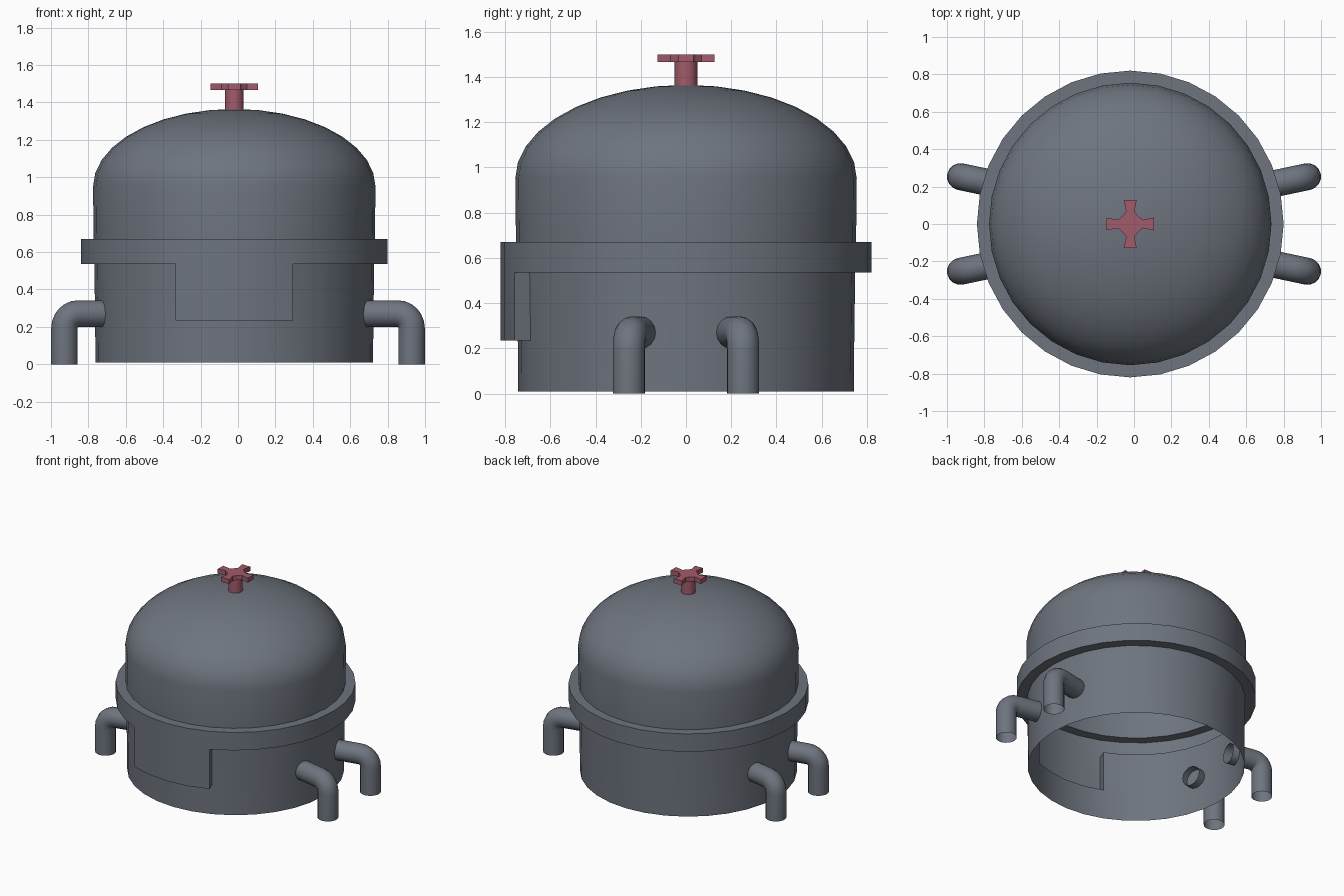
import bpy, bmesh, math
from mathutils import Vector

if "Cube" in bpy.data.objects:
    bpy.data.objects.remove(bpy.data.objects["Cube"])

CX = -0.02      # tank axis
SEG = 32


def material(name, col):
    m = bpy.data.materials.new(name)
    m.diffuse_color = (*col, 1)
    m.use_nodes = True
    m.node_tree.nodes["Principled BSDF"].inputs["Base Color"].default_value = m.diffuse_color
    return m


grey = material("steel_grey", (0.155, 0.175, 0.21))
red = material("valve_red", (0.36, 0.105, 0.145))


def finish(bm, name, mat, smooth=True):
    bmesh.ops.recalc_face_normals(bm, faces=bm.faces)
    me = bpy.data.meshes.new(name)
    bm.to_mesh(me)
    bm.free()
    ob = bpy.data.objects.new(name, me)
    bpy.context.collection.objects.link(ob)
    me.materials.append(mat)
    if smooth:
        bpy.ops.object.select_all(action='DESELECT')
        ob.select_set(True)
        bpy.context.view_layer.objects.active = ob
        bpy.ops.object.shade_smooth_by_angle(angle=math.radians(35))
    return ob


def ring(bm, r, z, n=SEG, cx=CX):
    return [bm.verts.new((cx + r * math.cos(2 * math.pi * i / n),
                          r * math.sin(2 * math.pi * i / n), z)) for i in range(n)]


# Tank shell: open bottom, flange band, elliptical dome
bm = bmesh.new()
profile = [(0.742, 0.01), (0.744, 0.235), (0.748, 0.535), (0.82, 0.535),
           (0.82, 0.67), (0.752, 0.67)]
STEPS = 9
profile += [(0.755 * math.cos(k * math.pi / 2 / STEPS),
             0.95 + 0.415 * math.sin(k * math.pi / 2 / STEPS)) for k in range(STEPS)]
rings = [ring(bm, r, z) for r, z in profile]
f0 = SEG * 3 // 4                       # index of the front vertex
panel = range(f0 - 2, f0 + 2)           # front panel sectors
for k in range(len(rings) - 1):
    a, b = rings[k], rings[k + 1]
    for i in range(SEG):
        if k in (1, 2) and i in panel:
            continue
        j = (i + 1) % SEG
        bm.faces.new((a[i], a[j], b[j], b[i]))
top = bm.verts.new((CX, 0, 1.365))
for i in range(SEG):
    bm.faces.new((rings[-1][i], rings[-1][(i + 1) % SEG], top))

# Raised front panel hanging from the flange
low = {}
for i in range(f0 - 2, f0 + 3):
    t = 2 * math.pi * i / SEG
    low[i] = bm.verts.new((CX + 0.82 * math.cos(t), 0.82 * math.sin(t), 0.235))
for i in panel:
    bm.faces.new((low[i], low[i + 1], rings[3][i + 1], rings[3][i]))
    bm.faces.new((rings[1][i], rings[1][i + 1], low[i + 1], low[i]))
for i in (f0 - 2, f0 + 2):
    bm.faces.new((rings[1][i], low[i], rings[3][i], rings[2][i]))
finish(bm, "tank_shell", grey)


# Elbow pipes: run out of the wall, bend, drop to the ground
def elbow_pipe(name, sx, sy, length):
    bm = bmesh.new()
    r, bend, z, n = 0.072, 0.075, 0.27, 16
    d = Vector((sx, sy * 0.21, 0)).normalized()
    up = Vector((0, 0, 1))
    side = up.cross(d)
    corner = Vector((sx * 0.928, sy * 0.253, z))
    centre = corner - d * bend - up * bend
    path = [(corner - d * length, 0)]
    for k in range(7):
        t = k * math.pi / 12
        path.append((centre + bend * (math.sin(t) * d + math.cos(t) * up), t))
    path.append((Vector((corner.x, corner.y, 0)), math.pi / 2))
    prev = None
    for p, t in path:
        nrm = math.sin(t) * d + math.cos(t) * up
        cur = [bm.verts.new(p + r * (math.cos(2 * math.pi * i / n) * side +
                                     math.sin(2 * math.pi * i / n) * nrm)) for i in range(n)]
        if prev:
            for i in range(n):
                j = (i + 1) % n
                bm.faces.new((prev[i], prev[j], cur[j], cur[i]))
        prev = cur
    finish(bm, name, grey)


for sx, side_name, length in ((1, "right", 0.30), (-1, "left", 0.26)):
    for sy, end in ((-1, "front"), (1, "back")):
        elbow_pipe(f"pipe_{side_name}_{end}", sx, sy, length)

# Valve stem
bm = bmesh.new()
a, b = ring(bm, 0.05, 1.35, 16), ring(bm, 0.05, 1.47, 16)
for i in range(16):
    j = (i + 1) % 16
    bm.faces.new((a[i], a[j], b[j], b[i]))
finish(bm, "valve_stem", red)

# Valve handle: four flared arms
bm = bmesh.new()
arm = [(0.042, -0.042), (0.068, -0.022), (0.127, -0.034), (0.127, 0.034), (0.068, 0.022)]
outline = []
for q in range(4):
    c, s = math.cos(q * math.pi / 2), math.sin(q * math.pi / 2)
    outline += [bm.verts.new((CX + x * c - y * s, x * s + y * c, 1.466)) for x, y in arm]
face = bm.faces.new(outline)
ext = bmesh.ops.extrude_face_region(bm, geom=[face], use_keep_orig=True)
bmesh.ops.translate(bm, vec=(0, 0, 0.034),
                    verts=[v for v in ext["geom"] if isinstance(v, bmesh.types.BMVert)])
finish(bm, "valve_handle", red, smooth=False)
